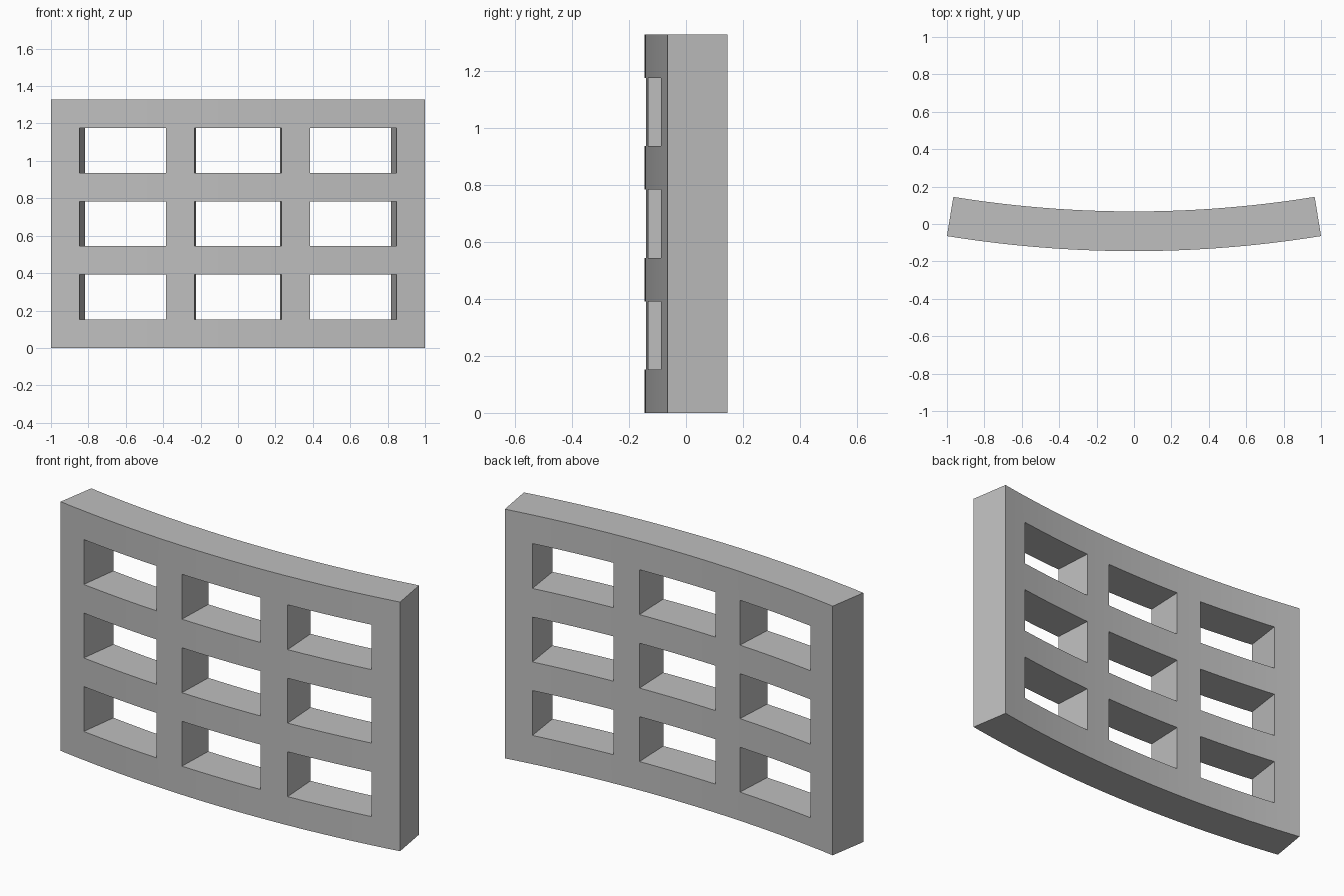
import bpy, bmesh, math

if "Cube" in bpy.data.objects:
    bpy.data.objects.remove(bpy.data.objects["Cube"])

RADIUS, DEPTH, HEIGHT = 6.25, 0.2122, 1.327
HALF_ANGLE = math.asin(1 / RADIUS)
BAR_ANGLE, BAR_Z = 0.0246, 0.1525       # width of upright and level bars
FRONT_Y = -0.145
STEPS = 10                              # curve segments across an opening


def breaks(start, total, bar, bar_steps, hole_steps):
    """Grid lines for bar, hole, bar, ... with a flag for each interval in a hole."""
    hole = (total - 4 * bar) / 3
    lines, is_hole = [start], []
    for i in range(7):
        width, n = (hole, hole_steps) if i % 2 else (bar, bar_steps)
        base = lines[-1]
        for k in range(n):
            lines.append(base + width * (k + 1) / n)
            is_hole.append(i % 2 == 1)
    return lines, is_hole


angles, hole_cols = breaks(-HALF_ANGLE, 2 * HALF_ANGLE, BAR_ANGLE, 3, STEPS)
levels, hole_rows = breaks(0, HEIGHT, BAR_Z, 1, 1)

# Flat front sheet with nine openings
bm = bmesh.new()
grid = [[bm.verts.new((a, 0, z)) for z in levels] for a in angles]
for i, col in enumerate(hole_cols):
    for j, row in enumerate(hole_rows):
        if not (col and row):
            bm.faces.new((grid[i][j], grid[i + 1][j], grid[i + 1][j + 1], grid[i][j + 1]))

# Thicken it backwards
extruded = bmesh.ops.extrude_face_region(bm, geom=bm.faces[:], use_keep_orig=True)
for v in extruded["geom"]:
    if isinstance(v, bmesh.types.BMVert):
        v.co.y = DEPTH

# Bend into an arc whose centre lies behind the panel
for v in bm.verts:
    a, d, z = v.co
    r = RADIUS - d
    v.co = (r * math.sin(a), FRONT_Y + RADIUS - r * math.cos(a), z)
bmesh.ops.recalc_face_normals(bm, faces=bm.faces[:])

mesh = bpy.data.meshes.new("curved_lattice_panel")
bm.to_mesh(mesh)
bm.free()
panel = bpy.data.objects.new("curved_lattice_panel", mesh)
bpy.context.collection.objects.link(panel)

grey = bpy.data.materials.new("light_grey")
grey.diffuse_color = (0.52, 0.52, 0.52, 1)
grey.use_nodes = True
grey.node_tree.nodes["Principled BSDF"].inputs["Base Color"].default_value = grey.diffuse_color
mesh.materials.append(grey)

bpy.context.view_layer.objects.active = panel
panel.select_set(True)
bpy.ops.object.shade_smooth_by_angle(angle=math.radians(30))
